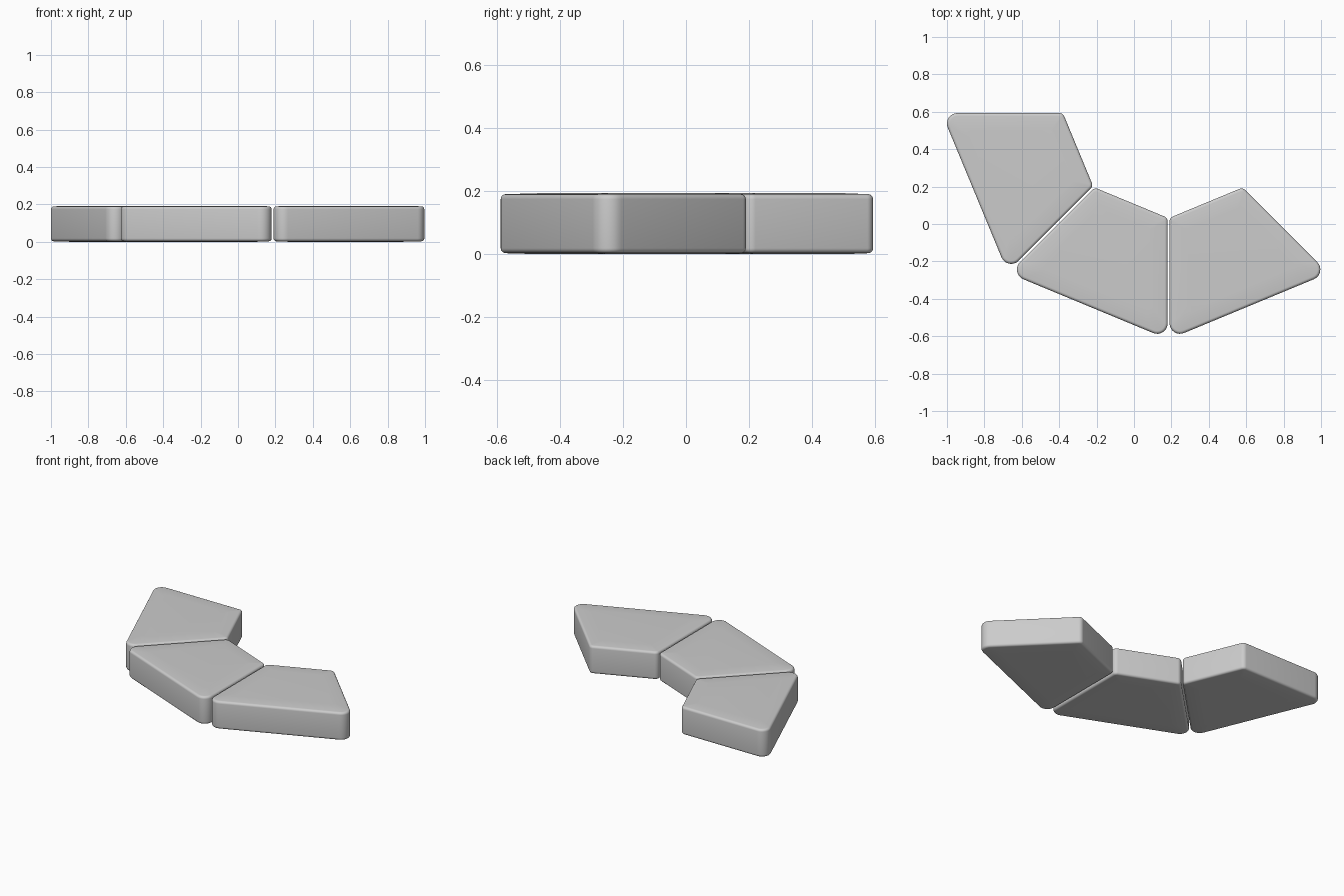
import bpy, bmesh, math
from mathutils import Vector

if "Cube" in bpy.data.objects:
    bpy.data.objects.remove(bpy.data.objects["Cube"])

CENTRE = Vector((0.185, 0.598))   # centre of the octagonal ring
R_IN, R_OUT, GAP, H = 0.565, 1.213, 0.005, 0.193
STEPS = 8


def corners(a0, a1):
    """Trapezoid corners (anticlockwise) with their rounding radii."""
    out = []
    for r, a, s, rad in ((R_IN, a0, 1, 0.03), (R_OUT, a0, 1, 0.056),
                         (R_OUT, a1, -1, 0.056), (R_IN, a1, -1, 0.03)):
        u = Vector((math.cos(a), math.sin(a)))
        n = Vector((-u.y, u.x)) * s
        out.append((CENTRE + u * r + n * GAP, rad))
    return out


def outline(cs, inset):
    """Rounded outline, moved inwards by inset."""
    pts = []
    for i, (p, rad) in enumerate(cs):
        d0 = (p - cs[i - 1][0]).normalized()
        d1 = (cs[(i + 1) % len(cs)][0] - p).normalized()
        n0, n1 = Vector((d0.y, -d0.x)), Vector((d1.y, -d1.x))
        c = p - (n0 + n1) * rad / (1 + n0.dot(n1))
        b0 = math.atan2(n0.y, n0.x)
        turn = math.acos(n0.dot(n1))
        for k in range(STEPS + 1):
            b = b0 + turn * k / STEPS
            pts.append(c + Vector((math.cos(b), math.sin(b))) * (rad - inset))
    return pts


def cushion(name, a0, a1):
    cs = corners(a0, a1)
    mid = sum((p for p, _ in cs), Vector((0, 0))) / 4
    f, crown = 0.016, 0.003
    # soft rim from the crowned face down to the wall
    rim = [(f * (1 - math.cos(t)), crown + f * (1 - math.sin(t)))
           for t in (math.pi / 2 * k / 5 for k in range(6))]
    loops = [([mid + (p - mid) * 0.75 for p in outline(cs, f)], 0.0)]
    loops += [(outline(cs, d), z) for d, z in reversed(rim)]
    loops += [(pts, H - z) for pts, z in reversed(loops)]

    bm = bmesh.new()
    rings = [[bm.verts.new((p.x, p.y, z)) for p in pts] for pts, z in loops]
    for a, b in zip(rings, rings[1:]):
        for i in range(len(a)):
            j = (i + 1) % len(a)
            bm.faces.new((a[i], a[j], b[j], b[i]))
    bm.faces.new(rings[0][::-1])
    bm.faces.new(rings[-1])
    bmesh.ops.recalc_face_normals(bm, faces=bm.faces)
    for face in bm.faces:
        face.smooth = True
    me = bpy.data.meshes.new(name)
    bm.to_mesh(me)
    bm.free()
    ob = bpy.data.objects.new(name, me)
    bpy.context.collection.objects.link(ob)


# three neighbouring eighths of the ring
for i, name in enumerate(("left_segment", "middle_segment", "right_segment")):
    start = math.pi + i * math.pi / 4
    cushion(name, start, start + math.pi / 4)
